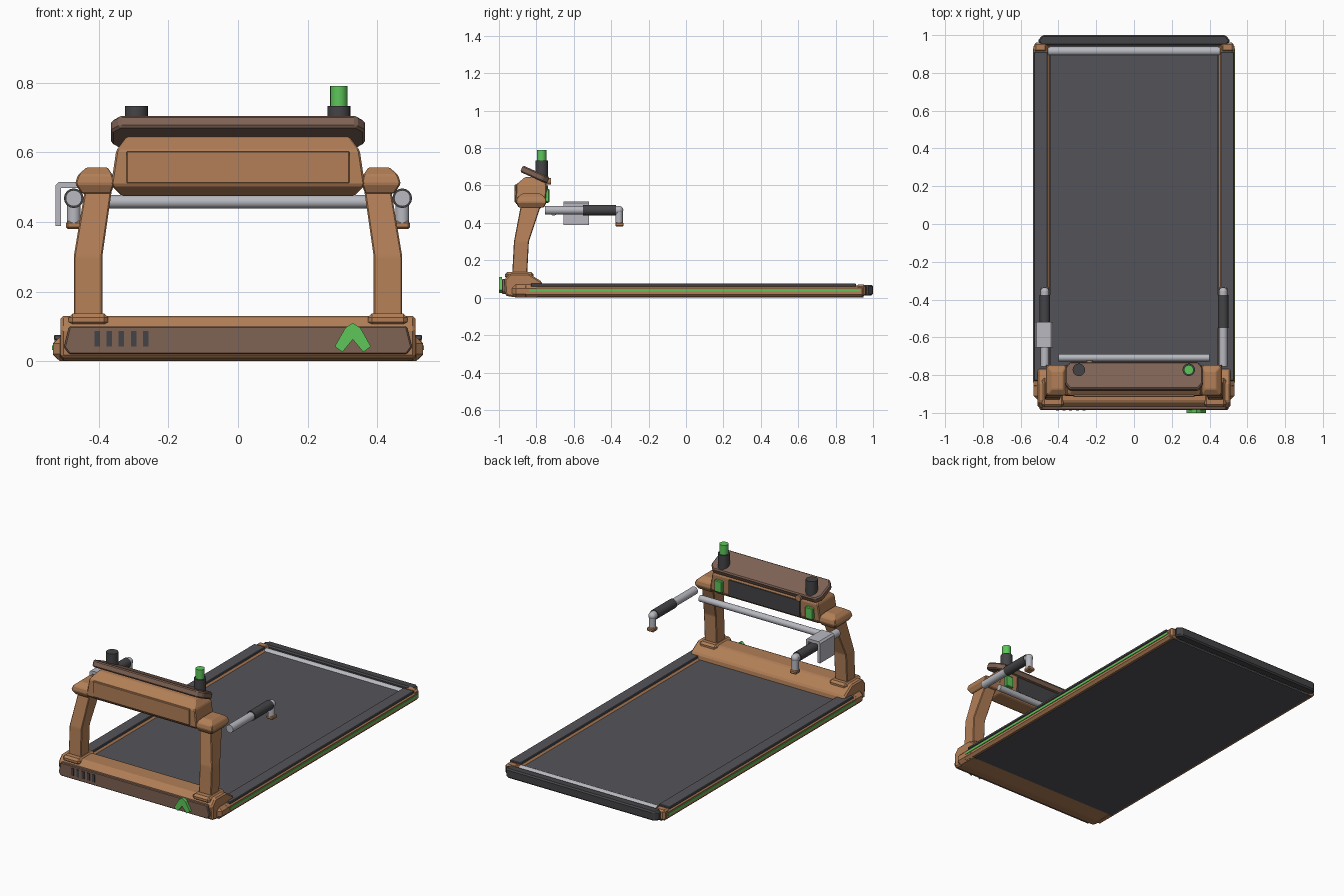
import bpy, bmesh, math
from mathutils import Vector, Matrix

if "Cube" in bpy.data.objects:
    bpy.data.objects.remove(bpy.data.objects["Cube"])


def mat(name, r, g, b):
    m = bpy.data.materials.new(name)
    m.diffuse_color = [((c / 255 + 0.055) / 1.055) ** 2.4 for c in (r, g, b)] + [1]
    m.use_nodes = True
    m.node_tree.nodes["Principled BSDF"].inputs["Base Color"].default_value = m.diffuse_color
    return m


BROWN = mat("copper brown", 178, 127, 87)
UMBER = mat("dark brown", 126, 98, 84)
BELT = mat("belt grey", 84, 83, 88)
DARK = mat("dark grey", 68, 68, 71)
SILVER = mat("silver", 184, 185, 192)
GREEN = mat("green", 94, 198, 90)


def finish(name, bm, m, bevel=0, smooth=False):
    if bevel:
        bmesh.ops.bevel(bm, geom=bm.edges[:], offset=bevel, segments=1, affect='EDGES')
    bmesh.ops.recalc_face_normals(bm, faces=bm.faces[:])
    me = bpy.data.meshes.new(name)
    bm.to_mesh(me)
    bm.free()
    me.materials.append(m)
    ob = bpy.data.objects.new(name, me)
    bpy.context.collection.objects.link(ob)
    if smooth:
        bpy.ops.object.select_all(action='DESELECT')
        ob.select_set(True)
        bpy.context.view_layer.objects.active = ob
        bpy.ops.object.shade_smooth_by_angle(angle=math.radians(40))
    return ob


def stack(name, rings, m, bevel=0):
    """Skin a stack of rectangles (x0, x1, y0, y1, z)."""
    bm = bmesh.new()
    vs = [[bm.verts.new(p) for p in ((a, c, z), (b, c, z), (b, d, z), (a, d, z))]
          for a, b, c, d, z in rings]
    for lo, hi in zip(vs, vs[1:]):
        for i in range(4):
            j = (i + 1) % 4
            bm.faces.new((lo[i], lo[j], hi[j], hi[i]))
    bm.faces.new(vs[0])
    bm.faces.new(vs[-1])
    return finish(name, bm, m, bevel)


def box(name, x, y, z, m, bevel=0):
    x = sorted(x)
    return stack(name, [(*x, *y, z[0]), (*x, *y, z[1])], m, bevel)


def prism(name, pts, axis, lo, hi, m, bevel=0):
    """Extrude a 2D outline along x, y or z."""
    bm = bmesh.new()

    def at(p, t):
        c = list(p)
        c.insert(axis, t)
        return bm.verts.new(c)
    a, b = [at(p, lo) for p in pts], [at(p, hi) for p in pts]
    bm.faces.new(a)
    bm.faces.new(b)
    for i in range(len(pts)):
        j = (i + 1) % len(pts)
        bm.faces.new((a[i], a[j], b[j], b[i]))
    return finish(name, bm, m, bevel)


def rod(name, p, q, r, m, n=20):
    p, q = Vector(p), Vector(q)
    bm = bmesh.new()
    M = Matrix.Translation((p + q) / 2) @ (q - p).to_track_quat('Z', 'Y').to_matrix().to_4x4()
    bmesh.ops.create_cone(bm, cap_ends=True, segments=n, radius1=r, radius2=r,
                          depth=(q - p).length, matrix=M)
    return finish(name, bm, m, smooth=True)


def ball(name, p, r, m):
    bm = bmesh.new()
    bmesh.ops.create_uvsphere(bm, u_segments=20, v_segments=10, radius=r,
                              matrix=Matrix.Translation(p))
    return finish(name, bm, m, smooth=True)


# Deck: belt, underside, rear roller and bumper
box("running_belt", (-.445, .445), (-.88, .90), (.012, .055), BELT)
box("underside_panel", (-.505, .505), (-.8, .95), (.002, .012), BELT)
rod("rear_roller", (-.455, .915, .042), (.455, .915, .042), .024, SILVER)
prism("rear_bumper", [(-.51, .97), (-.49, .945), (.49, .945), (.51, .97), (.485, 1), (-.485, 1)],
      2, .012, .068, DARK, .008)

# Motor hood with front panel, vents and chevron
prism("motor_hood", [(-.965, .01), (-.972, .095), (-.94, .13), (-.84, .13), (-.77, .085),
                     (-.76, .005), (-.9, 0)], 0, -.51, .51, BROWN, .008)
prism("front_panel", [(-.485, .02), (.485, .02), (.5, .04), (.485, .1), (-.485, .1), (-.5, .04)],
      1, -.984, -.96, UMBER, .004)
for i in range(5):
    x = -.405 + .035 * i
    box(f"vent_{i + 1}", (x - .008, x + .008), (-.988, -.98), (.042, .086), DARK)
prism("chevron_plate", [(.33, .11), (.308, .095), (.278, .042), (.30, .026), (.33, .062),
                        (.36, .026), (.382, .042), (.352, .095)], 1, -1, -.983, GREEN)

for s, side in ((-1, "left"), (1, "right")):
    # Side rail, foot rail, stripe and corner caps
    box(f"{side}_side_rail", (s * .447, s * .531), (-.87, .955), (.004, .066), BROWN, .014)
    box(f"{side}_foot_rail", (s * .457, s * .529), (-.83, .91), (.06, .075), BELT, .003)
    box(f"{side}_rail_stripe", (s * .525, s * .535), (-.84, .93), (.032, .045), GREEN)
    box(f"{side}_front_corner", (s * .47, s * .532), (-.93, -.78), (0, .07), BROWN, .02)
    box(f"{side}_rear_corner", (s * .46, s * .528), (.91, .96), (.008, .07), BROWN, .01)

    # Bent post with foot collar and top cap
    def px(a, b):
        return sorted((s * a, s * b))
    stack(f"{side}_post", [(*px(.39, .472), -.93, -.85, .11), (*px(.39, .472), -.92, -.84, .30),
                           (*px(.36, .437), -.88, -.77, .51)], BROWN, .004)
    box(f"{side}_post_collar", (s * .373, s * .487), (-.968, -.815), (.1, .137), BROWN, .012)
    stack(f"{side}_post_cap", [(*px(.365, .45), -.895, -.76, .482),
                               (*px(.355, .468), -.91, -.745, .51),
                               (*px(.36, .46), -.905, -.75, .535),
                               (*px(.375, .435), -.875, -.78, .557)], BROWN, .004)

    # Side handle: tube, grip, elbow and end cap
    x = s * .472
    rod(f"{side}_handle_tube", (x, -.754, .468), (x, -.36, .468), .023, SILVER)
    rod(f"{side}_handle_grip", (x, -.55, .468), (x, -.375, .468), .028, DARK)
    ball(f"{side}_handle_elbow", (x, -.358, .468), .023, SILVER)
    rod(f"{side}_handle_drop", (x, -.358, .468), (x, -.358, .395), .02, SILVER)
    box(f"{side}_handle_end", (x - .022, x + .022), (-.378, -.333), (.38, .402), BROWN, .005)

    # Console side button block
    box(f"{side}_console_button", (s * .275, s * .325), (-.76, -.73), (.51, .58), GREEN, .004)

# Crossbar
rod("crossbar", (-.4, -.708, .458), (.4, -.708, .458), .019, SILVER)

# Console body with front panel, screen and knob
stack("console_body", [(-.335, .335, -.87, -.78, .475), (-.365, .365, -.912, -.75, .505),
                       (-.35, .35, -.908, -.745, .605), (-.32, .32, -.86, -.78, .645)], BROWN, .005)
box("console_front_panel", (-.32, .32), (-.917, -.90), (.51, .604), BROWN, .003)
box("console_screen", (-.235, .235), (-.76, -.738), (.505, .6), DARK)
rod("safety_knob", (-.235, -.76, .622), (-.235, -.722, .622), .018, BROWN, 12)

# Tilted tray on top of the console
tray = prism("console_tray", [(-.365, -.045), (-.34, -.078), (.34, -.078), (.365, -.045),
                              (.365, .045), (.34, .078), (-.34, .078), (-.365, .045)],
             2, -.019, .019, UMBER, .007)
tray.matrix_world = Matrix.Translation((0, -.808, .658)) @ Matrix.Rotation(math.radians(-24), 4, 'X')

# Cup holders and bottle
for x, side in ((-.292, "left"), (.29, "right")):
    rod(f"{side}_cup_holder", (x, -.772, .64), (x, -.772, .733), .033, DARK)
rod("bottle", (.29, -.772, .7), (.29, -.772, .79), .025, GREEN)

# Towel draped over the left handle
prism("towel", [(-.525, .388), (-.525, .505), (-.515, .515), (-.44, .515), (-.43, .505),
                (-.43, .45), (-.44, .45), (-.445, .497), (-.508, .497), (-.508, .388)],
      1, -.655, -.518, SILVER)
